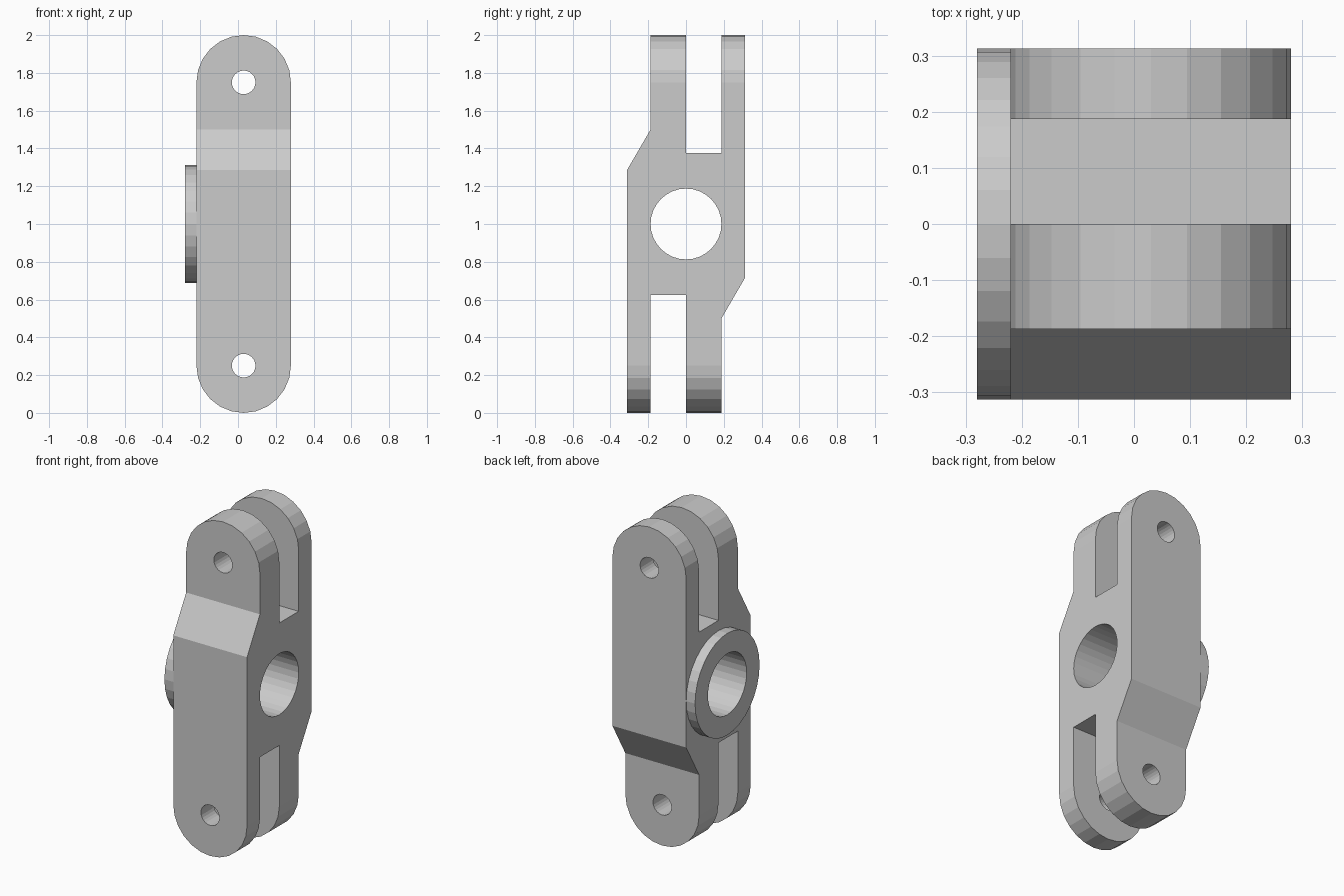
import bpy, bmesh, math
from mathutils import Vector

default = bpy.data.objects.get("Cube")
if default:
    bpy.data.objects.remove(default, do_unlink=True)

grey = bpy.data.materials.new("plain grey")
grey.use_nodes = True
grey.diffuse_color = (0.6, 0.6, 0.6, 1)
grey.node_tree.nodes["Principled BSDF"].inputs["Base Color"].default_value = (0.6, 0.6, 0.6, 1)


def prism(name, outline, axis, start, end):
    """Extrude an outline given in (x, z) along y, or in (y, z) along x."""
    place = (lambda a, b, d: (d, a, b)) if axis == "x" else (lambda a, b, d: (a, d, b))
    bm = bmesh.new()
    face = bm.faces.new([bm.verts.new(place(a, b, start)) for a, b in outline])
    moved = bmesh.ops.extrude_face_region(bm, geom=[face])["geom"]
    bmesh.ops.translate(bm, verts=[v for v in moved if isinstance(v, bmesh.types.BMVert)],
                        vec=Vector(place(0, 0, end - start)))
    bmesh.ops.recalc_face_normals(bm, faces=bm.faces)
    mesh = bpy.data.meshes.new(name)
    bm.to_mesh(mesh)
    bm.free()
    mesh.materials.append(grey)
    obj = bpy.data.objects.new(name, mesh)
    bpy.context.collection.objects.link(obj)
    return obj


def arc(a, b, radius, first, last, steps):
    angles = [math.radians(first + (last - first) * i / steps) for i in range(steps + 1)]
    return [(a + radius * math.cos(t), b + radius * math.sin(t)) for t in angles]


def circle(a, b, radius, steps):
    return arc(a, b, radius, 0, 360, steps)[:-1]


def combine(target, tool, operation):
    mod = target.modifiers.new(operation.lower(), "BOOLEAN")
    mod.object, mod.operation, mod.solver = tool, operation, "EXACT"
    bpy.context.view_layer.objects.active = target
    bpy.ops.object.modifier_apply(modifier=mod.name)
    bpy.data.objects.remove(tool, do_unlink=True)


CX, R = 0.03, 0.25          # centre and end radius of the link
OUT, IN = 0.3125, 0.1875    # outer and inner faces of the fork prongs

# Side outline with one half turned about the middle to give the other
upper = [(-OUT, 1.285), (-IN, 1.5), (-IN, 2), (0, 2),
         (0, 1.375), (IN, 1.375), (IN, 2), (OUT, 2)]
lower = [(-y, 2 - z) for y, z in upper]
link = prism("link_body", upper + lower, "x", CX - R, CX + R)

# Rounded ends
stadium = arc(CX, 2 - R, R, 0, 180, 12) + arc(CX, R, R, 180, 360, 12)
combine(link, prism("rounding_tool", stadium, "y", -0.5, 0.5), "INTERSECT")

# Pin holes
for z in (R, 2 - R):
    combine(link, prism("pin_tool", circle(CX, z, 0.0625, 24), "y", -0.5, 0.5), "DIFFERENCE")

# Raised collar and the bore through both
combine(link, prism("collar", circle(0, 1, OUT, 32), "x", -0.28, -0.2), "UNION")
combine(link, prism("bore_tool", circle(0, 1, IN, 32), "x", -0.5, 0.5), "DIFFERENCE")
